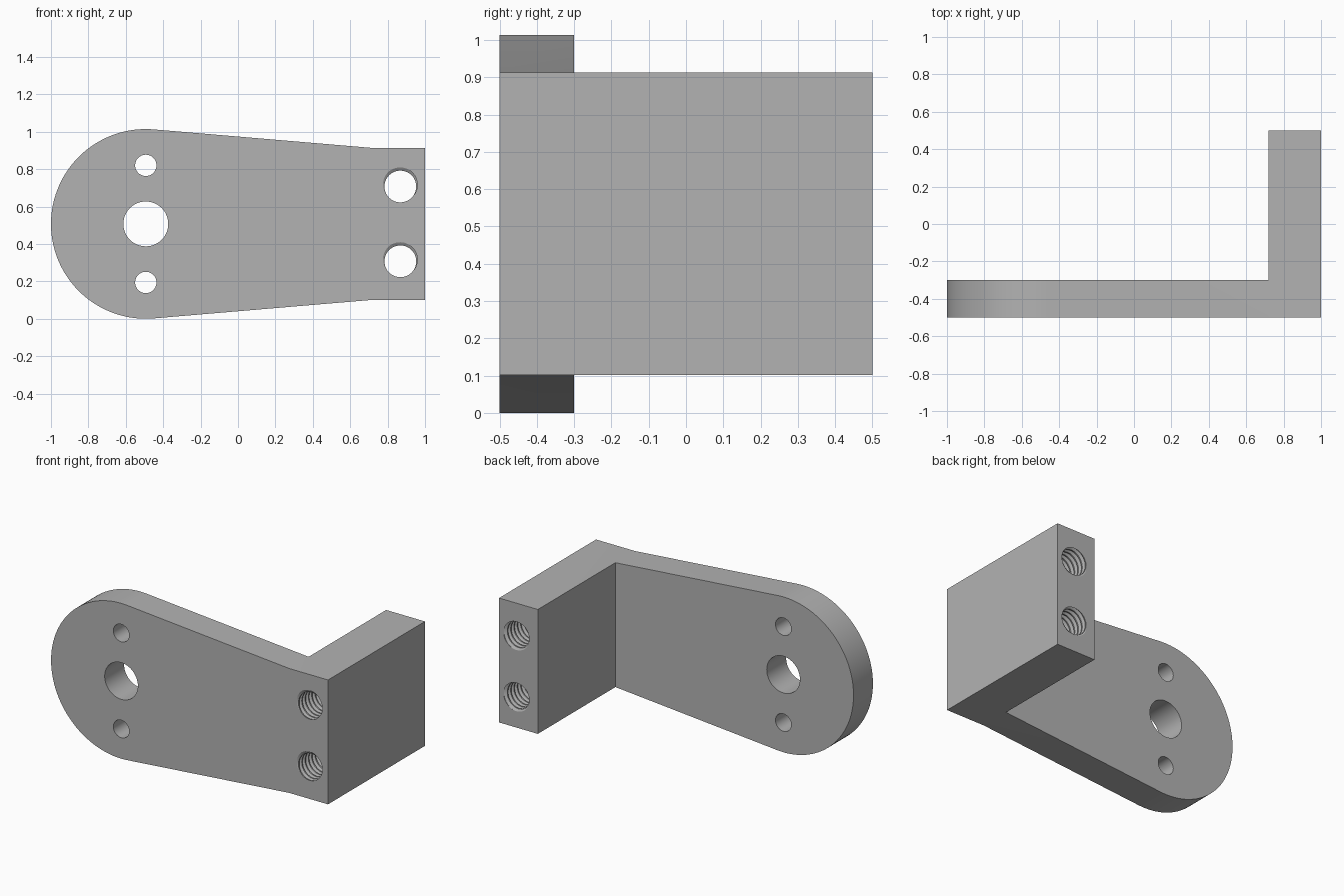
import bpy, bmesh
from math import sin, cos, pi, hypot, atan2, acos

cube = bpy.data.objects.get("Cube")
if cube:
    bpy.data.objects.remove(cube)

MID_Z = 0.507                      # height of the symmetry line
FRONT, PLATE_BACK, BACK = -0.5, -0.3, 0.5
EYE_X, EYE_R = -0.493, 0.507       # rounded end
FOOT_X, FOOT_HALF = 0.72, 0.406    # thick flange

steel = bpy.data.materials.new("grey steel")
steel.use_nodes = True
steel.diffuse_color = (0.45, 0.45, 0.45, 1)
steel.node_tree.nodes["Principled BSDF"].inputs["Base Color"].default_value = steel.diffuse_color


def make_object(name, bm):
    bmesh.ops.recalc_face_normals(bm, faces=bm.faces)
    mesh = bpy.data.meshes.new(name)
    bm.to_mesh(mesh)
    bm.free()
    mesh.materials.append(steel)
    obj = bpy.data.objects.new(name, mesh)
    bpy.context.collection.objects.link(obj)
    return obj


def extrude_back(bm, faces, depth):
    new = bmesh.ops.extrude_face_region(bm, geom=faces, use_keep_orig=True)["geom"]
    bmesh.ops.translate(bm, vec=(0, depth, 0),
                        verts=[v for v in new if isinstance(v, bmesh.types.BMVert)])
    return [f for f in new if isinstance(f, bmesh.types.BMFace)]


def build_bracket():
    """Tapered arm with a round end, turning into a deep flange."""
    bm = bmesh.new()
    reach = FOOT_X - EYE_X
    tangent = atan2(FOOT_HALF, reach) + acos(EYE_R / hypot(reach, FOOT_HALF))
    steps = 64
    angles = [tangent + (2 * pi - 2 * tangent) * i / steps for i in range(steps + 1)]
    arc = [bm.verts.new((EYE_X + EYE_R * cos(a), FRONT, MID_Z + EYE_R * sin(a))) for a in angles]
    low, high = [bm.verts.new((FOOT_X, FRONT, MID_Z + s * FOOT_HALF)) for s in (-1, 1)]
    end_low, end_high = [bm.verts.new((1, FRONT, MID_Z + s * FOOT_HALF)) for s in (-1, 1)]
    arm = bm.faces.new(arc + [low, high])
    foot = bm.faces.new([low, end_low, end_high, high])
    backs = extrude_back(bm, [arm, foot], PLATE_BACK - FRONT)
    foot_back = max(backs, key=lambda f: f.calc_center_median().x)
    extrude_back(bm, [foot_back], BACK - PLATE_BACK)
    bm.faces.remove(foot_back)
    bmesh.ops.recalc_face_normals(bm, faces=bm.faces)
    bmesh.ops.dissolve_limit(bm, angle_limit=0.005, verts=bm.verts, edges=bm.edges)
    return make_object("bracket", bm)


def plain_cutter(name, x, z, radius):
    bm = bmesh.new()
    ring = [bm.verts.new((x + radius * cos(2 * pi * i / 48), FRONT - 0.1,
                          z + radius * sin(2 * pi * i / 48))) for i in range(48)]
    extrude_back(bm, [bm.faces.new(ring)], 0.4)
    return make_object(name, bm)


def thread_cutter(name, x, z):
    """Closed helical screw shape, one profile swept round the axis."""
    pitch, turns, segs = 0.034, 33, 40
    profile = [(0, 0.085), (0.25, 0.085), (0.56, 0.102), (0.69, 0.102)]
    k = len(profile)
    rows = k * turns
    bm = bmesh.new()
    start = FRONT - 0.08

    def point(col, row):
        frac, radius = profile[row % k]
        a = 2 * pi * col / segs
        y = start + pitch * (row // k + frac + col / segs)
        return bm.verts.new((x + radius * cos(a), y, z - radius * sin(a)))

    grid = [[point(c, r) for r in range(rows + (k if c == 0 else 0))] for c in range(segs)]

    def vert(col, row):            # a full turn lands one pitch further on
        return grid[col][row] if col < segs else grid[0][row + k]

    for c in range(segs):
        for r in range(rows - 1):
            bm.faces.new([vert(c, r), vert(c + 1, r), vert(c + 1, r + 1), vert(c, r + 1)])
    # close each open end with a fan to the axis
    for y in (start - pitch, start + pitch * (turns + 2)):
        tip = bm.verts.new((x, y, z))
        rim = [e for e in bm.edges if e.is_boundary
               and abs(e.verts[0].co.y - y) < 4 * pitch and tip not in e.verts]
        for e in rim:
            bm.faces.new([e.verts[0], e.verts[1], tip])
    return make_object(name, bm)


bracket = build_bracket()
cutters = [plain_cutter("bore_cutter", EYE_X, MID_Z, 0.12)]
for side, s in (("lower", -1), ("upper", 1)):
    cutters.append(plain_cutter(side + "_pin_cutter", EYE_X, MID_Z + s * 0.313, 0.057))
    cutters.append(thread_cutter(side + "_thread_cutter", 0.868, MID_Z + s * 0.2))

bpy.context.view_layer.objects.active = bracket
for cutter in cutters:
    cutter.hide_render = True
    mod = bracket.modifiers.new(cutter.name, "BOOLEAN")
    mod.operation, mod.solver, mod.object = "DIFFERENCE", "EXACT", cutter
    bpy.ops.object.modifier_apply(modifier=mod.name)
    bpy.data.objects.remove(cutter)

bpy.ops.object.select_all(action="DESELECT")
bracket.select_set(True)
bpy.ops.object.shade_smooth_by_angle(angle=0.5)
